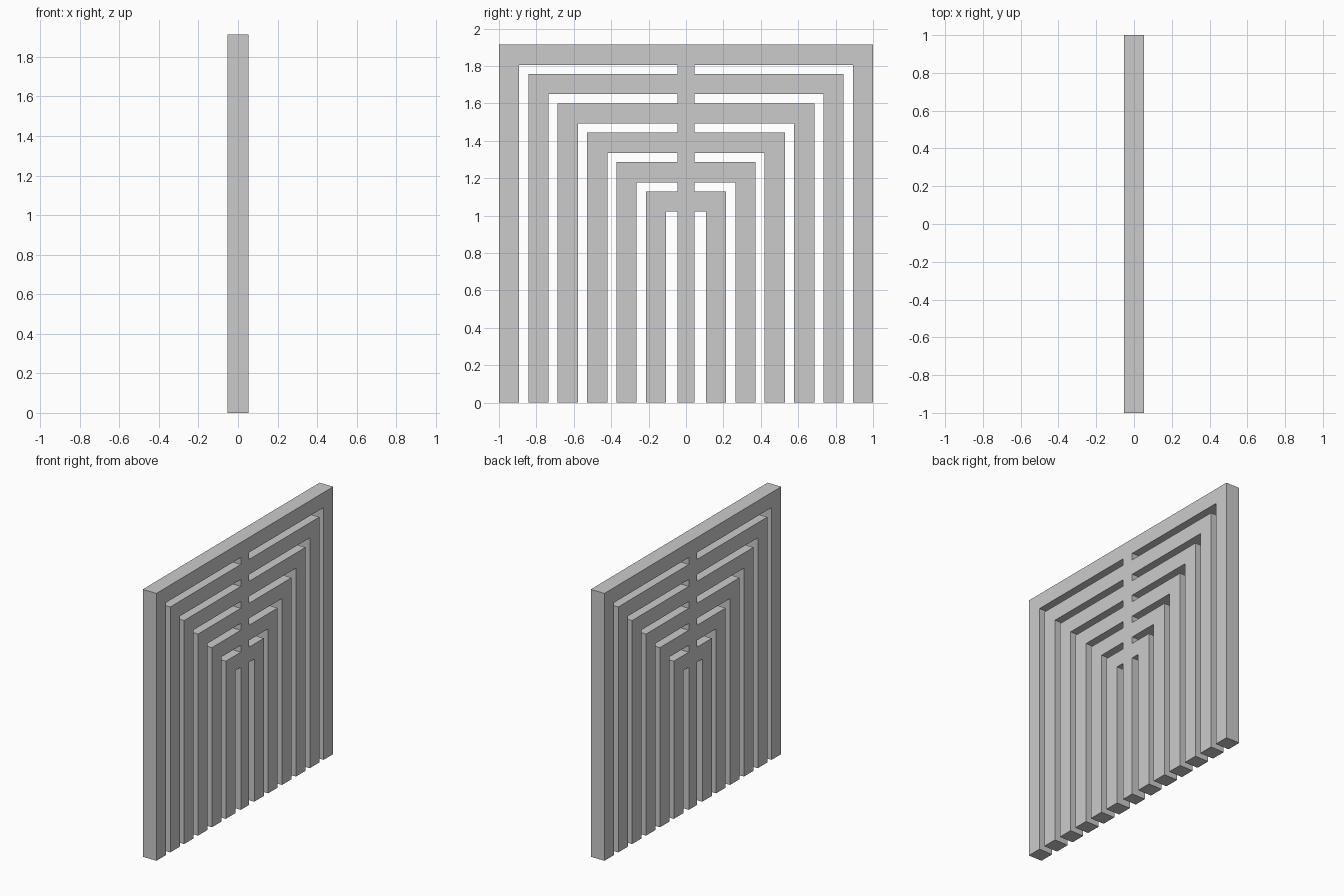
import bpy
import bmesh

if "Cube" in bpy.data.objects:
    bpy.data.objects.remove(bpy.data.objects["Cube"])

ARCHES = 6        # nested square arches
PITCH = 0.157     # step from one arch to the next
BAR = 0.108       # bar width
DEPTH = 0.108     # panel thickness in x
TOP = 1.914       # overall height
SPINE = 0.046     # half width of the central post

# Half outline (y, z), walking from the central post out through each arch
half = [(SPINE, 0)]
for i in reversed(range(ARCHES)):
    outer, top = 1 - i * PITCH, TOP - i * PITCH
    inner, under = outer - BAR, top - BAR
    half += [(SPINE, under), (inner, under), (inner, 0), (outer, 0), (outer, top)]
    if i:
        half.append((SPINE, top))

# Mirror into a full outline and extrude it through the thickness
outline = half + [(-y, z) for y, z in reversed(half)]
bm = bmesh.new()
face = bm.faces.new([bm.verts.new((-DEPTH / 2, y, z)) for y, z in outline])
result = bmesh.ops.extrude_face_region(bm, geom=[face], use_keep_orig=True)
moved = [g for g in result["geom"] if isinstance(g, bmesh.types.BMVert)]
bmesh.ops.translate(bm, verts=moved, vec=(DEPTH, 0, 0))
bmesh.ops.recalc_face_normals(bm, faces=bm.faces)

mesh = bpy.data.meshes.new("nested_arch_panel")
bm.to_mesh(mesh)
bm.free()
panel = bpy.data.objects.new("nested_arch_panel", mesh)
bpy.context.collection.objects.link(panel)
